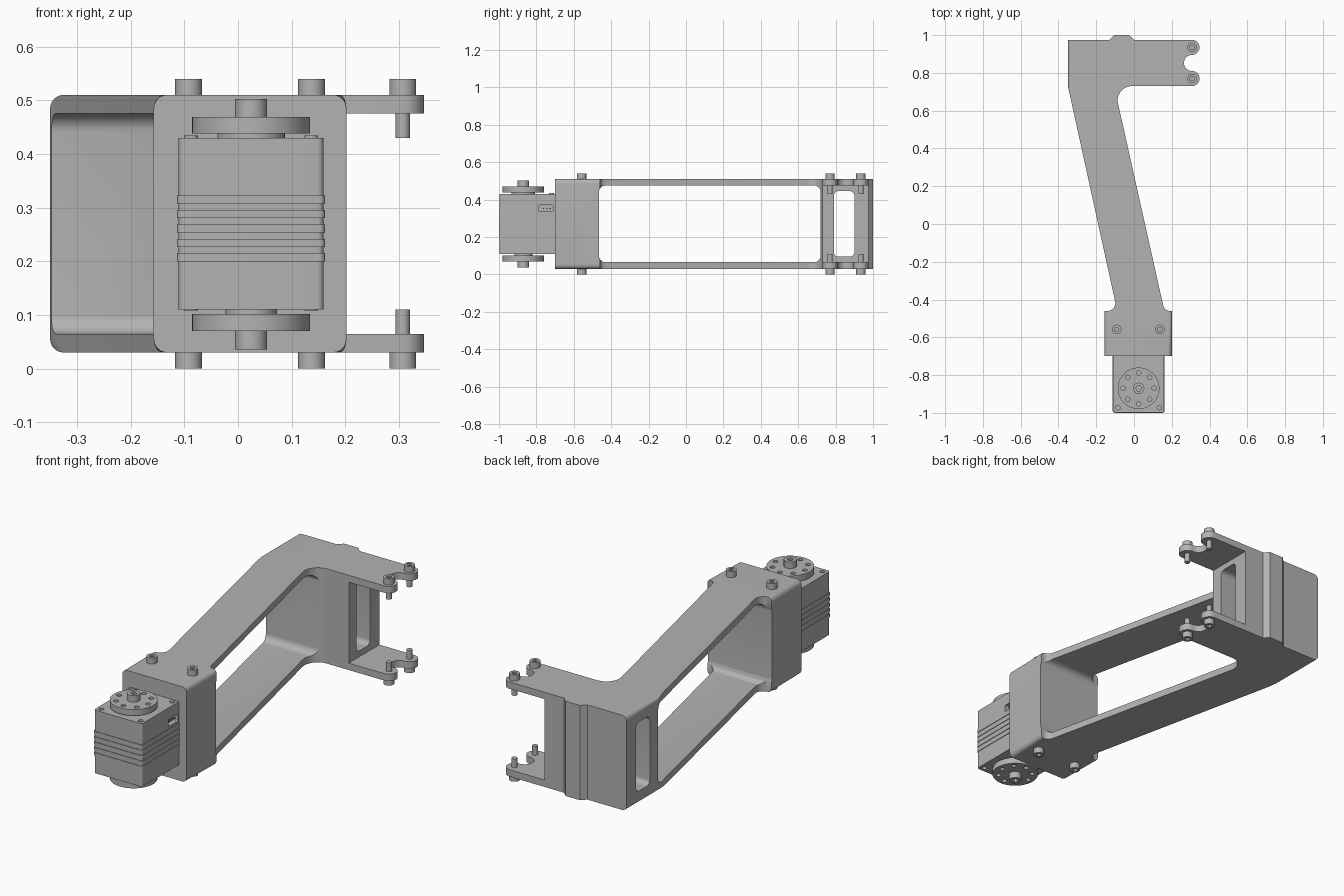
import bpy, bmesh, math
from mathutils import Vector

if "Cube" in bpy.data.objects:
    bpy.data.objects.remove(bpy.data.objects["Cube"], do_unlink=True)

grey = bpy.data.materials.new("plain_grey")
grey.use_nodes = True
grey.diffuse_color = (0.45, 0.45, 0.45, 1)
grey.node_tree.nodes["Principled BSDF"].inputs["Base Color"].default_value = (0.45, 0.45, 0.45, 1)


def arc(cx, cy, r, a0, a1, n=14):
    """Arc points, leaving out the end point."""
    angles = [math.radians(a0 + (a1 - a0) * i / n) for i in range(n)]
    return [(cx + r * math.cos(a), cy + r * math.sin(a)) for a in angles]


def fillet(corner, before, after, r, n=8):
    """Round one corner between the directions to its neighbours."""
    c = Vector(corner)
    u, v = (Vector(before) - c).normalized(), (Vector(after) - c).normalized()
    half = u.angle(v) / 2
    centre = c + (u + v).normalized() * (r / math.sin(half))
    t = r / math.tan(half)
    s, e = c + u * t - centre, c + v * t - centre
    sweep = s.angle(e)
    return [tuple(centre + (s * math.sin((1 - i / n) * sweep) + e * math.sin(i / n * sweep))
                  / math.sin(sweep)) for i in range(n + 1)]


def round_rect(a0, a1, b0, b1, r):
    pts = [(a0, b0), (a1, b0), (a1, b1), (a0, b1)]
    return [p for i in range(4) for p in fillet(pts[i], pts[i - 1], pts[(i + 1) % 4], r)]


def prism(name, pts, lo, hi, axis="z", bevel_rule=None, bevel=0.03):
    """Extrude a flat outline along z, or along x when it is given in y and z."""
    place = (lambda a, b, h: (a, b, h)) if axis == "z" else (lambda a, b, h: (h, a, b))
    bm = bmesh.new()
    face = bm.faces.new([bm.verts.new(place(a, b, lo)) for a, b in pts])
    new = bmesh.ops.extrude_face_region(bm, geom=[face])["geom"]
    shift = Vector(place(0, 0, hi - lo))
    bmesh.ops.translate(bm, vec=shift, verts=[g for g in new if isinstance(g, bmesh.types.BMVert)])
    bmesh.ops.recalc_face_normals(bm, faces=bm.faces)
    if bevel_rule:
        edges = [e for e in bm.edges if bevel_rule(e.verts[0].co, e.verts[1].co)]
        bmesh.ops.bevel(bm, geom=edges, offset=bevel, segments=6, profile=0.5, affect="EDGES")
    mesh = bpy.data.meshes.new(name)
    bm.to_mesh(mesh)
    bm.free()
    obj = bpy.data.objects.new(name, mesh)
    bpy.context.collection.objects.link(obj)
    mesh.materials.append(grey)
    return obj


def disc(name, x, y, r, lo, hi, n=32):
    return prism(name, arc(x, y, r, 0, 360, n), lo, hi)


def select(obj):
    bpy.ops.object.select_all(action="DESELECT")
    obj.select_set(True)
    bpy.context.view_layer.objects.active = obj


def cut(obj, *cutters):
    for c in cutters:
        m = obj.modifiers.new("cut", "BOOLEAN")
        m.operation, m.solver, m.object = "DIFFERENCE", "EXACT", c
        select(obj)
        bpy.ops.object.modifier_apply(modifier=m.name)
        bpy.data.objects.remove(c, do_unlink=True)


BOT, TOP, MID = 0.03, 0.51, 0.27
ARM_X, PINS = 0.307, (0.77, 0.935)

# Link outline: socket, slanted beam, elbow and forked end
sl, sr, el, er = (-0.089, -0.46), (0.161, -0.46), (-0.35, 0.73), (-0.105, 0.73)
outline = [(-0.157, -0.70), (0.202, -0.70), (0.202, -0.46)]
outline += fillet(sr, (0.202, -0.46), er, 0.035)
outline += fillet(er, sr, (0.3, 0.73), 0.075, 12)
outline += arc(ARM_X, PINS[0], 0.04, -90, 90)
outline += arc(ARM_X, 0.8525, 0.0425, 270, 90)
outline += arc(ARM_X, PINS[1], 0.04, -90, 90) + [(ARM_X, 0.975)]
outline += [(0.0, 0.975), (-0.025, 1.0), (-0.105, 1.0), (-0.13, 0.975), (-0.35, 0.975), el]
outline += fillet(sl, el, (-0.157, -0.46), 0.04) + [(-0.157, -0.46)]


def long_edges(a, b):
    """Lengthwise edges of the socket and the elbow's outer side."""
    straight = abs(a.x - b.x) < 1e-4 and abs(a.z - b.z) < 1e-4
    return straight and (a.y < -0.4 or a.x < -0.34)


link = prism("link_frame", outline, BOT, TOP, bevel_rule=long_edges, bevel=0.025)
cut(link,
    prism("beam_opening", round_rect(-0.465, 0.72, 0.065, 0.475, 0.035), -1, 1, "x"),
    prism("fork_opening", [(0.6, 0.065), (1.1, 0.065), (1.1, 0.475), (0.6, 0.475)], 0.11, 1, "x"),
    prism("elbow_window", round_rect(0.79, 0.90, 0.095, 0.445, 0.025), -1, 1, "x"))

# Motor body with cooling ribs, corner holes and a cable socket
CX, CY = 0.0245, -0.87
body = prism("motor_body", round_rect(CX - 0.135, CX + 0.135, -0.997, -0.6, 0.012), 0.11, 0.43)
cut(body, *[disc("corner_hole", CX + s * 0.11, -0.972, 0.012, 0, 1, 16) for s in (-1, 1)])
cut(body, prism("cable_slot", round_rect(-0.785, -0.71, 0.335, 0.37, 0.004), 0.135, 0.3, "x"))
for i in range(3):
    y = -0.765 + 0.018 * i
    prism("cable_pin", round_rect(y, y + 0.006, 0.35, 0.356, 0.001), 0.13, 0.155, "x")
for i in range(5):
    z = 0.2 + 0.027 * i
    prism("motor_rib", round_rect(CX - 0.138, CX + 0.138, -1.0, -0.69, 0.012), z, z + 0.015)
for sx in (-1, 1):
    for z in (0.43, 0.108):
        disc("case_screw", CX + sx * 0.112, -0.72, 0.013, z, z + 0.004, 16)


# Output wheels above and below the motor
def wheel(side, hub_r, z0, z1, z2, z3):
    low = lambda a, b: (min(a, b), max(a, b))
    disc(side + "_hub", CX, CY, hub_r, *low(z0, z1), 40)
    horn = disc(side + "_wheel", CX, CY, 0.11, *low(z1, z2), 48)
    for i in range(8):
        a = math.radians(45 * i)
        cut(horn, disc("wheel_hole", CX + 0.082 * math.cos(a), CY + 0.082 * math.sin(a),
                       0.012, *low(z1 + (z2 - z1) * 0.3, z2 + (z2 - z1)), 16))
    boss = disc(side + "_boss", CX, CY, 0.03, *low(z2, z3))
    cut(boss, disc("boss_socket", CX, CY, 0.015, *low(z2 + (z3 - z2) * 0.4, z3 + (z3 - z2)), 6))


wheel("upper", 0.063, 0.43, 0.438, 0.469, 0.502)
wheel("lower", 0.048, 0.11, 0.102, 0.07, 0.036)

# Socket-head bolts, mirrored top and bottom
bolts = [(-0.092, -0.558, 0.48), (0.137, -0.558, 0.48)] + [(ARM_X, y, 0.43) for y in PINS]
for x, y, tip in bolts:
    for s in (1, -1):
        span = lambda a, b: sorted((MID + s * (a - MID), MID + s * (b - MID)))
        head = disc("bolt_head", x, y, 0.025, *span(TOP, 0.54))
        cut(head, disc("hex_socket", x, y, 0.013, *span(0.522, 0.6), 6))
        disc("bolt_shank", x, y, 0.0135, *span(tip, TOP), 20)

for obj in list(bpy.context.scene.objects):
    if obj.type == "MESH" and grey.name in obj.data.materials:
        select(obj)
        bpy.ops.object.shade_smooth_by_angle(angle=math.radians(30))
